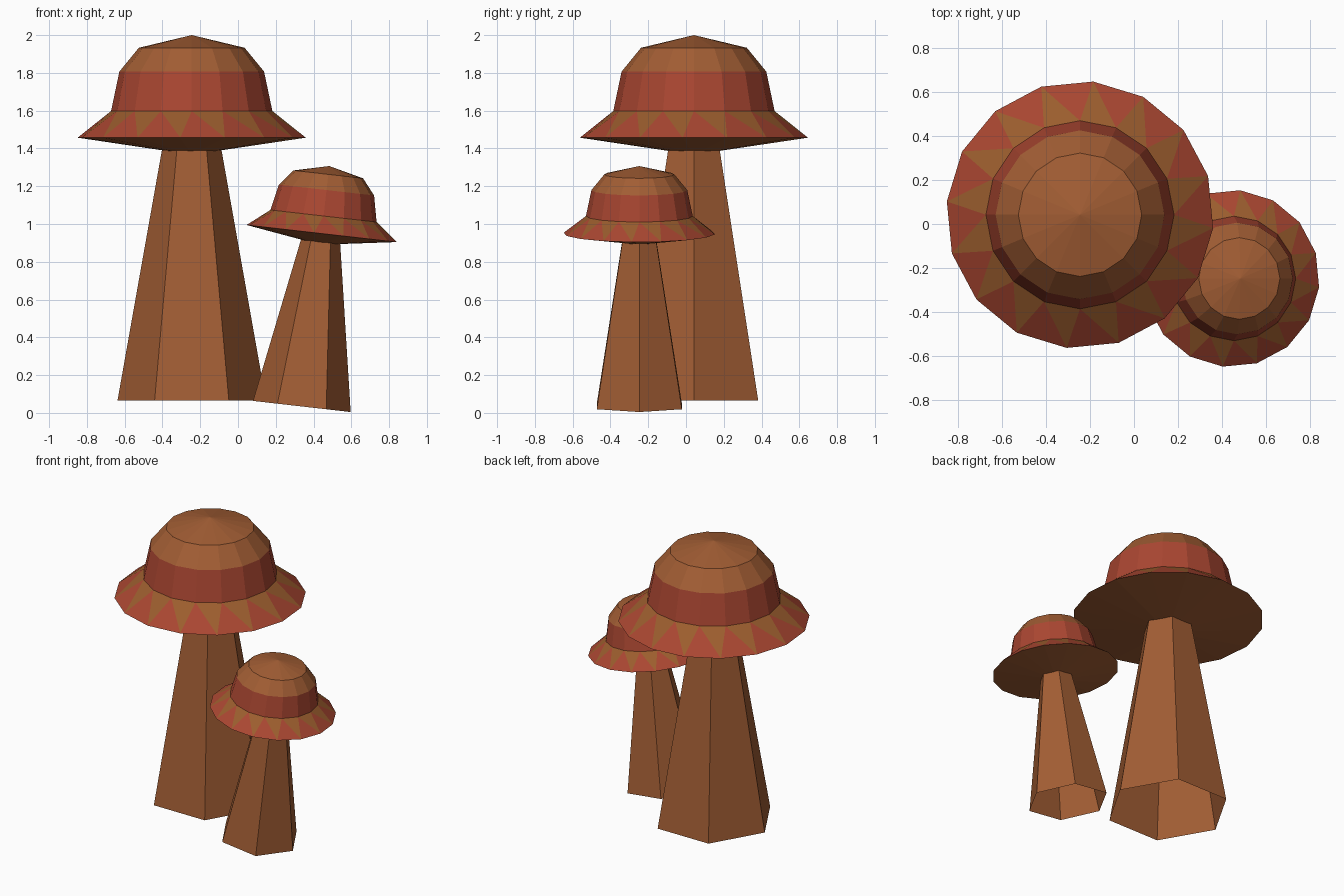
import bpy, bmesh, math
from mathutils import Matrix

if "Cube" in bpy.data.objects:
    bpy.data.objects.remove(bpy.data.objects["Cube"])

def material(name, rgb):
    m = bpy.data.materials.new(name)
    m.diffuse_color = (*rgb, 1)
    m.use_nodes = True
    m.node_tree.nodes["Principled BSDF"].inputs["Base Color"].default_value = m.diffuse_color
    return m

BROWN = material("warm brown", (0.36, 0.11, 0.034))
RED = material("brick red", (0.40, 0.062, 0.031))
OCHRE = material("dull ochre brown", (0.33, 0.11, 0.027))

def ring(bm, n, r, z, turn=0.0):
    return [bm.verts.new((r * math.cos(2 * math.pi * i / n + turn),
                          r * math.sin(2 * math.pi * i / n + turn), z)) for i in range(n)]

def face(bm, verts, mat=0):
    bm.faces.new(verts).material_index = mat

def finish(bm, name, mats, placement):
    bmesh.ops.recalc_face_normals(bm, faces=bm.faces)
    me = bpy.data.meshes.new(name)
    bm.to_mesh(me)
    bm.free()
    for m in mats:
        me.materials.append(m)
    ob = bpy.data.objects.new(name, me)
    bpy.context.collection.objects.link(ob)
    ob.matrix_world = placement

def mushroom(prefix, placement):
    # Tapered six-sided stem, hollow and open at the base
    bm = bmesh.new()
    a, b = ring(bm, 6, 0.393, 0), ring(bm, 6, 0.158, 1.325)
    for i in range(6):
        j = (i + 1) % 6
        face(bm, (a[i], a[j], b[j], b[i]))
    finish(bm, prefix + "_stem", [BROWN], placement)

    # Sixteen-sided cap: brown crown, red band, flared brim
    bm = bmesh.new()
    n = 16
    tip = bm.verts.new((0, 0, 1.935))
    under = bm.verts.new((0, 0, 1.302))
    r1 = ring(bm, n, 0.28, 1.868)
    r2 = ring(bm, n, 0.383, 1.742)
    r3 = ring(bm, n, 0.427, 1.533)
    rim = ring(bm, n, 0.607, 1.392, math.radians(-5.7))
    for i in range(n):
        j = (i + 1) % n
        face(bm, (tip, r1[i], r1[j]), 0)
        face(bm, (r1[i], r2[i], r2[j], r1[j]), 0)
        face(bm, (r2[i], r3[i], r3[j], r2[j]), 1)
        # zigzag brim: ochre points between red triangles
        face(bm, (r3[i], rim[j], r3[j]), 2)
        face(bm, (r3[i], rim[i], rim[j]), 1)
        face(bm, (under, rim[j], rim[i]), 0)
    finish(bm, prefix + "_cap", [BROWN, RED, OCHRE], placement)

mushroom("large", Matrix.Translation((-0.245, 0.042, 0.065)))
# The small one is a scaled copy leaning to the right
mushroom("small", Matrix.Translation((0.338, -0.247, 0.034))
         @ Matrix.Rotation(math.radians(6.5), 4, 'Y') @ Matrix.Scale(0.662, 4))
